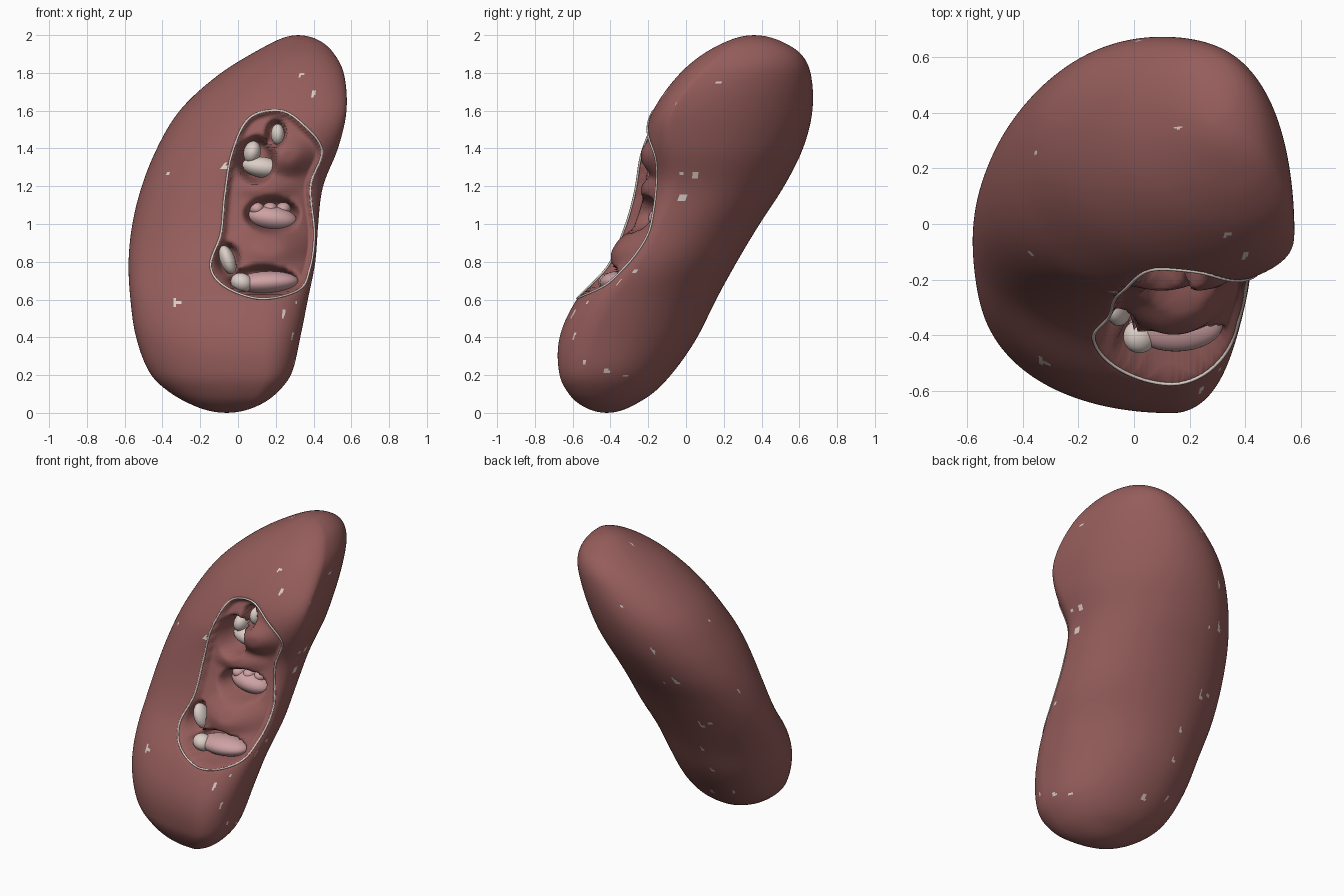
import bpy, bmesh, math, random
from mathutils import Vector
from mathutils.bvhtree import BVHTree

if "Cube" in bpy.data.objects:
    bpy.data.objects.remove(bpy.data.objects["Cube"])
random.seed(4)


def material(name, rgb):
    m = bpy.data.materials.new(name)
    m.diffuse_color = (*rgb, 1)
    m.use_nodes = True
    m.node_tree.nodes["Principled BSDF"].inputs["Base Color"].default_value = m.diffuse_color
    return m


RED = material("red flesh", (0.30, 0.11, 0.105))
PINK = material("pink lining", (0.62, 0.36, 0.37))
PALE = material("pale lining", (0.72, 0.62, 0.57))

# Height, left x, right x, front y, back y of the body
PROFILE = [(0, -.06, -.06, -.42, -.42), (.05, -.26, .13, -.57, -.26), (.1, -.35, .2, -.62, -.18),
           (.2, -.46, .28, -.67, -.08), (.4, -.54, .33, -.67, .06), (.6, -.57, .37, -.58, .16),
           (.8, -.58, .41, -.42, .27), (1, -.56, .425, -.32, .39), (1.2, -.51, .45, -.265, .52),
           (1.4, -.43, .53, -.245, .62), (1.6, -.31, .575, -.175, .67), (1.8, -.09, .56, -.03, .66),
           (1.9, .07, .51, .09, .61), (1.96, .18, .45, .2, .52), (2, .32, .32, .36, .36)]
TH = [math.acos(max(-1, min(1, 1 - p[0]))) for p in PROFILE]


def extent(th, k):
    i = max(j for j in range(len(TH) - 1) if TH[j] <= th + 1e-9)

    def slope(j):
        a, b = max(j - 1, 0), min(j + 1, len(TH) - 1)
        return (PROFILE[b][k] - PROFILE[a][k]) / (TH[b] - TH[a])
    h = TH[i + 1] - TH[i]
    u = (th - TH[i]) / h
    return ((2*u**3 - 3*u*u + 1) * PROFILE[i][k] + (u**3 - 2*u*u + u) * h * slope(i)
            + (3*u*u - 2*u**3) * PROFILE[i + 1][k] + (u**3 - u*u) * h * slope(i + 1))


# Where the left, right, front and back extremes sit along their side (-1 to 1), by height
SHIFT = [(0, .15, -.4, .65, -.25), (.6, .08, -.45, .5, -.2), (1.2, .08, -.42, 0, -.15),
         (1.6, .15, -.72, .35, -.15), (2, .1, -.5, .3, -.1)]


def shift(z, k):
    for a, b in zip(SHIFT, SHIFT[1:]):
        if z <= b[0] + 1e-6:
            u = (z - a[0]) / (b[0] - a[0])
            return a[k] + (b[k] - a[k]) * u * u * (3 - 2 * u)


def boxy(v):
    return math.copysign(abs(v) ** 0.97, v)


N, ROWS = 240, 180
verts, front = [], []
for r in range(1, ROWS):
    th = math.pi * r / ROWS
    z = 1 - math.cos(th)
    x0, x1, y0, y1 = (extent(th, k) for k in (1, 2, 3, 4))
    cx, cy, hx, hy = (x0 + x1) / 2, (y0 + y1) / 2, (x1 - x0) / 2, (y1 - y0) / 2
    yl, yr = cy + hy * shift(z, 1), cy + hy * shift(z, 2)
    xf, xb = cx + hx * shift(z, 3), cx + hx * shift(z, 4)
    for s in range(N):
        # Quarter arcs between the four extreme points
        t = 2 * math.pi * s / N
        c, d = boxy(math.cos(t)), boxy(math.sin(t))
        xm, ym = (xb if d >= 0 else xf), (yr if c >= 0 else yl)
        verts.append(Vector((xm + ((x1 - xm) if c >= 0 else (xm - x0)) * c,
                             ym + ((y1 - ym) if d >= 0 else (ym - y0)) * d, z)))
        front.append(s > N / 2)
faces = [(r*N + s, r*N + (s + 1) % N, (r + 1)*N + (s + 1) % N, (r + 1)*N + s)
         for r in range(ROWS - 2) for s in range(N)]
base = len(verts)
verts += [Vector((-.06, -.42, 0)), Vector((.32, .36, 2))]
front += [False, False]
for s in range(N):
    faces.append((base, (s + 1) % N, s))
    faces.append((base + 1, (ROWS - 2)*N + s, (ROWS - 2)*N + (s + 1) % N))

# Smooth the body a little before the opening is pressed in
bm = bmesh.new()
bv = [bm.verts.new(v) for v in verts]
for f in faces:
    bm.faces.new([bv[i] for i in f])
for _ in range(12):
    bmesh.ops.smooth_vert(bm, verts=bm.verts, factor=0.5, use_axis_x=True, use_axis_y=True, use_axis_z=True)
bm.normal_update()
tree = BVHTree.FromBMesh(bm)


def surface_y(x, z):
    hit = tree.ray_cast(Vector((x, -3, z)), Vector((0, 1, 0)))[0]
    return hit.y if hit else None


# Outline of the opening, seen from the front
RIM = [(.22, 1.6), (.34, 1.53), (.445, 1.39), (.385, 1.2), (.405, .95), (.38, .76), (.32, .65),
       (.12, .605), (-.07, .67), (-.145, .78), (-.09, .95), (-.07, 1.15), (-.03, 1.38), (.06, 1.56)]
loop = []
for i in range(len(RIM)):
    a, b, c, d = (Vector(RIM[(i + k) % len(RIM)]) for k in (-1, 0, 1, 2))
    for j in range(10):
        u = j / 10
        loop.append(0.5 * (2*b + (c - a)*u + (2*a - 5*b + 4*c - d)*u*u + (3*b - a - 3*c + d)*u**3))


def inside_distance(p):
    inside, best = False, 9
    for i, a in enumerate(loop):
        b = loop[i - 1]
        best = min(best, (a - p).length)
        if (a.y > p.y) != (b.y > p.y) and p.x < (b.x - a.x)*(p.y - a.y)/(b.y - a.y) + a.x:
            inside = not inside
    return best if inside else 0


def ease(v):
    v = max(0, min(1, v))
    return v * v * (3 - 2 * v)


# Pits (positive) and bulges (negative) in the opening: x, z, half width, half height, depth
PITS = [(.1, 1.34, .11, .14, .2), (.2, 1.48, .06, .08, .15), (.18, 1.05, .16, .1, .2),
        (.13, .7, .21, .085, .2), (-.05, .81, .065, .1, .14)]
BULGES = [(.27, 1.36, .16, .13, .05), (.15, 1.19, .2, .08, .03), (.17, .88, .24, .13, .06)]


def strongest(items, x, z, k):
    return max(p[4] * ease(k * (1 - math.hypot((x - p[0]) / p[2], (z - p[1]) / p[3]))) for p in items)


for v, is_front in zip(bm.verts, front):
    if not (is_front and -.16 < v.co.x < .46 and .58 < v.co.z < 1.62):
        continue
    x, z = v.co.x, v.co.z
    d = inside_distance(Vector((x, z)))
    if d:
        v.co.y += (0.05 * ease(d / 0.035) + strongest(PITS, x, z, 2.2) * ease(d / 0.03)
                   - strongest(BULGES, x, z, 1.2))


def finish(ob, *mats):
    for m in mats:
        ob.data.materials.append(m)
    for p in ob.data.polygons:
        p.use_smooth = True


# Pale flecks where the inner tissue shows through
bm.faces.ensure_lookup_table()
for _ in range(36):
    r, s = random.randrange(20, ROWS - 20), random.randrange(N)
    for i in range(random.randint(1, 3)):
        for j in range(random.randint(1, 3)):
            f = bm.faces[(r + i) * N + (s + j) % N]
            c = f.calc_center_median()
            if not inside_distance(Vector((c.x, c.z))):
                f.material_index = 1
bmesh.ops.recalc_face_normals(bm, faces=bm.faces)
me = bpy.data.meshes.new("organ_body")
bm.to_mesh(me)
bm.free()
body = bpy.data.objects.new("organ_body", me)
bpy.context.collection.objects.link(body)
finish(body, RED, PALE)

# Pale cut edge around the opening
pts = [(p.x, surface_y(p.x, p.y), p.y) for p in loop]
pts = [p for p in pts if p[1] is not None]
cu = bpy.data.curves.new("opening_rim", 'CURVE')
cu.dimensions = '3D'
cu.bevel_depth = 0.006
sp = cu.splines.new('POLY')
sp.points.add(len(pts) - 1)
for q, p in zip(sp.points, pts):
    q.co = (*p, 1)
sp.use_cyclic_u = True
cu.materials.append(PALE)
bpy.context.collection.objects.link(bpy.data.objects.new("opening_rim", cu))


# Pale cups and knobs lying in the pits: x, z, half sizes, depth below surface, tilt
def lump(name, x, z, size, depth, tilt, mat):
    bpy.ops.mesh.primitive_uv_sphere_add(segments=32, ring_count=16, location=(x, surface_y(x, z) + depth, z),
                                         rotation=(0, math.radians(tilt), 0))
    ob = bpy.context.object
    ob.name = name
    ob.scale = size
    finish(ob, mat)


lump("upper_cup", .13, 1.3, (.11, .07, .055), .19, 8, PALE)
lump("upper_cup_knob", .075, 1.38, (.045, .06, .06), .18, 15, PALE)
lump("top_knob", .21, 1.475, (.036, .05, .055), .12, 0, PALE)
lump("middle_cup", .18, 1.03, (.135, .09, .065), .18, 8, PINK)
for k, kx in enumerate((.1, .17, .24)):
    lump(f"middle_cup_knob_{k}", kx, 1.08, (.04, .05, .035), .16, 0, PINK)
lump("lower_cup", .15, .69, (.17, .1, .06), .15, -3, PINK)
lump("lower_cup_knob", .02, .69, (.06, .06, .05), .1, 20, PALE)
lump("side_knob", -.055, .81, (.04, .06, .08), .1, -20, PALE)
